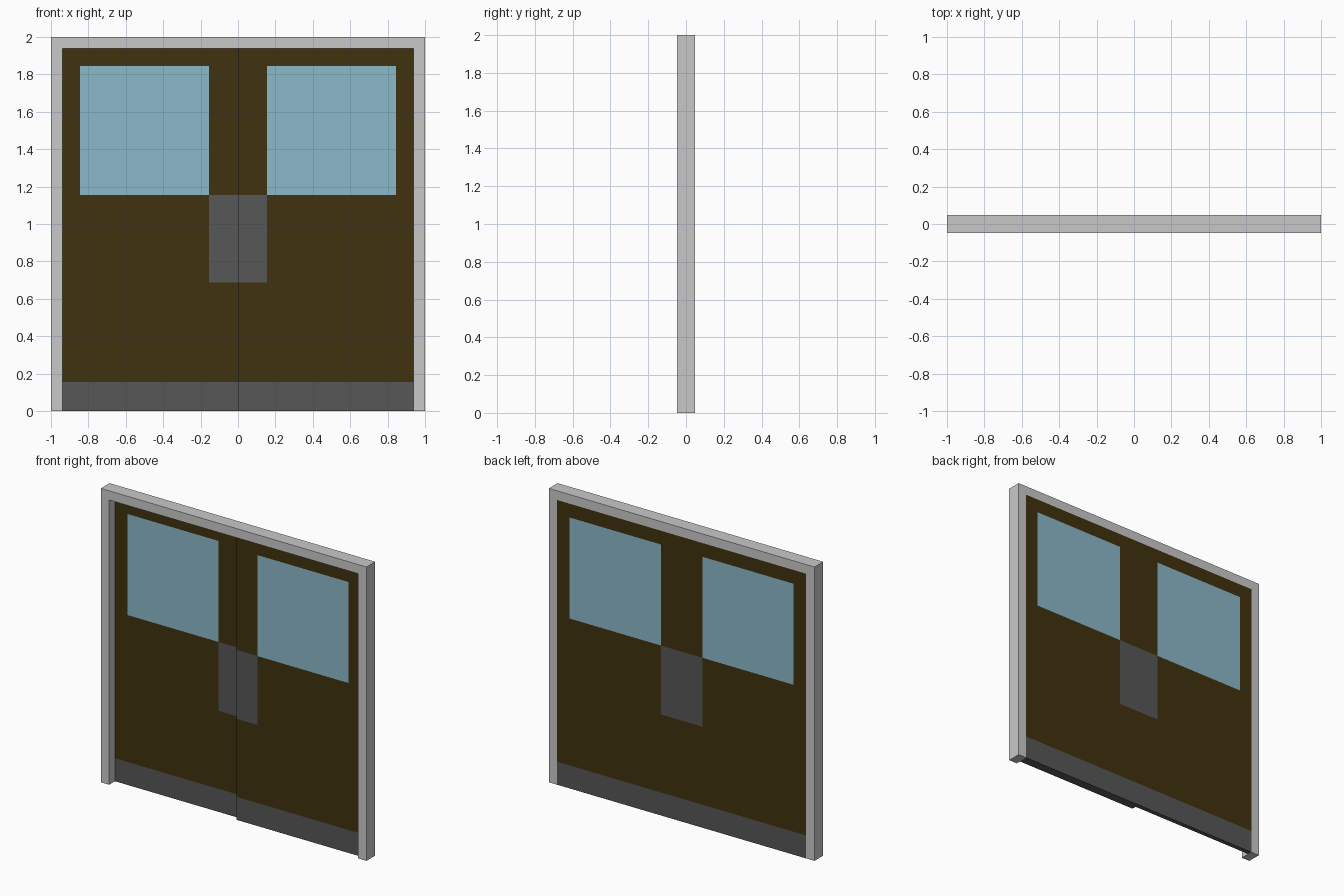
import bpy
import bmesh

if "Cube" in bpy.data.objects:
    bpy.data.objects.remove(bpy.data.objects["Cube"])

U = 1 / 32            # design unit
BACK = 1.5 * U        # back plane, shared by frame and leaves


def material(name, rgb):
    m = bpy.data.materials.new(name)
    lin = [((c / 255 + 0.055) / 1.055) ** 2.4 for c in rgb]
    m.diffuse_color = (*lin, 1)
    m.use_nodes = True
    m.node_tree.nodes["Principled BSDF"].inputs["Base Color"].default_value = m.diffuse_color
    return m


FRAME = material("light_grey_frame", (201, 201, 201))
WOOD = material("dark_brown_panel", (64, 50, 14))
METAL = material("dark_grey_metal", (87, 87, 87))
GLASS = material("pale_blue_glass", (139, 184, 202))


def add_object(name, bm, mats):
    bmesh.ops.recalc_face_normals(bm, faces=bm.faces)
    mesh = bpy.data.meshes.new(name)
    bm.to_mesh(mesh)
    bm.free()
    for m in mats:
        mesh.materials.append(m)
    obj = bpy.data.objects.new(name, mesh)
    bpy.context.collection.objects.link(obj)
    return obj


# Door frame: an upside-down U profile extruded through its depth
def door_frame():
    w, i, t = 1, 30 * U, 62 * U
    profile = [(-w, 0), (-w, 2), (w, 2), (w, 0), (i, 0), (i, t), (-i, t), (-i, 0)]
    bm = bmesh.new()
    face = bm.faces.new([bm.verts.new((x, -BACK, z)) for x, z in profile])
    ext = bmesh.ops.extrude_face_region(bm, geom=[face])
    moved = [g for g in ext["geom"] if isinstance(g, bmesh.types.BMVert)]
    bmesh.ops.translate(bm, verts=moved, vec=(0, 2 * BACK, 0))
    add_object("door_frame", bm, [FRAME])


# Door leaf: a slab cut along the painted areas, coloured by position
def door_leaf(name, side, front):
    bm = bmesh.new()
    bmesh.ops.create_cube(bm, size=1)
    for v in bm.verts:
        v.co = (side * (v.co.x + 0.5) * 30 * U,
                BACK if v.co.y > 0 else front,
                (v.co.z + 0.5) * 62 * U)
    cuts = [((side * x * U, 0, 0), (1, 0, 0)) for x in (5, 27)]
    cuts += [((0, 0, z * U), (0, 0, 1)) for z in (5, 22, 37, 59)]
    for co, no in cuts:
        bmesh.ops.bisect_plane(bm, geom=bm.verts[:] + bm.edges[:] + bm.faces[:],
                               plane_co=co, plane_no=no)
    bm.normal_update()
    for f in bm.faces:
        c = f.calc_center_median() / U
        x = abs(c.x)
        if c.z < 5 or (x < 5 and 22 < c.z < 37):
            f.material_index = 1        # kick plate and push plate
        elif 5 < x < 27 and 37 < c.z < 59 and abs(f.normal.y) > 0.5:
            f.material_index = 2        # window
    add_object(name, bm, [WOOD, METAL, GLASS])


door_frame()
door_leaf("left_door_leaf", -1, 0.5 * U)
door_leaf("right_door_leaf", 1, -0.5 * U)
